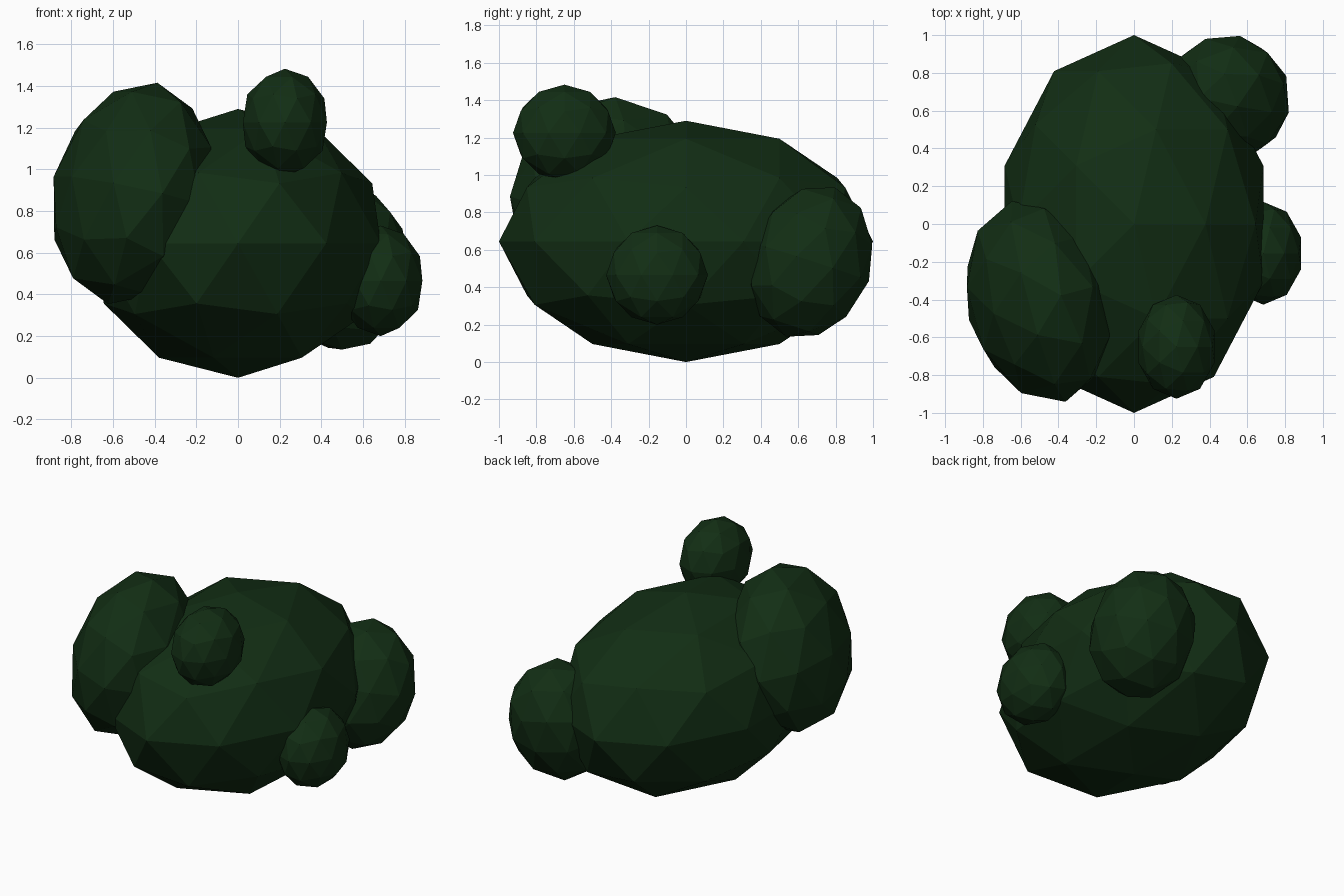
import bpy
from math import radians

if "Cube" in bpy.data.objects:
    bpy.data.objects.remove(bpy.data.objects["Cube"])

leaf = bpy.data.materials.new("dark_green_leaf")
leaf.diffuse_color = (0.006, 0.027, 0.007, 1)
leaf.use_nodes = True
leaf.node_tree.nodes["Principled BSDF"].inputs["Base Color"].default_value = leaf.diffuse_color


def clump(name, centre, radii, tilt=(0, 0, 0)):
    """Flat-faced low-poly leaf mass."""
    bpy.ops.mesh.primitive_ico_sphere_add(subdivisions=2, radius=1, location=centre)
    ob = bpy.context.object
    ob.name = name
    ob.scale = radii
    ob.rotation_euler = [radians(a) for a in tilt]
    ob.data.materials.append(leaf)
    return ob


# large central mass
clump("bush_body", (0.0, 0.0, 0.645), (0.72, 1.0, 0.645))
# big clump on the front left
clump("left_clump", (-0.505, -0.41, 0.885), (0.375, 0.55, 0.545), (0, 13, 15))
# clump at the back right
clump("back_clump", (0.49, 0.665, 0.535), (0.34, 0.33, 0.42), (-18, 0, 4))
# small clump on top at the front
clump("top_clump", (0.225, -0.65, 1.225), (0.212, 0.275, 0.258))
# small clump on the right side
clump("right_clump", (0.685, -0.155, 0.465), (0.21, 0.272, 0.265))
